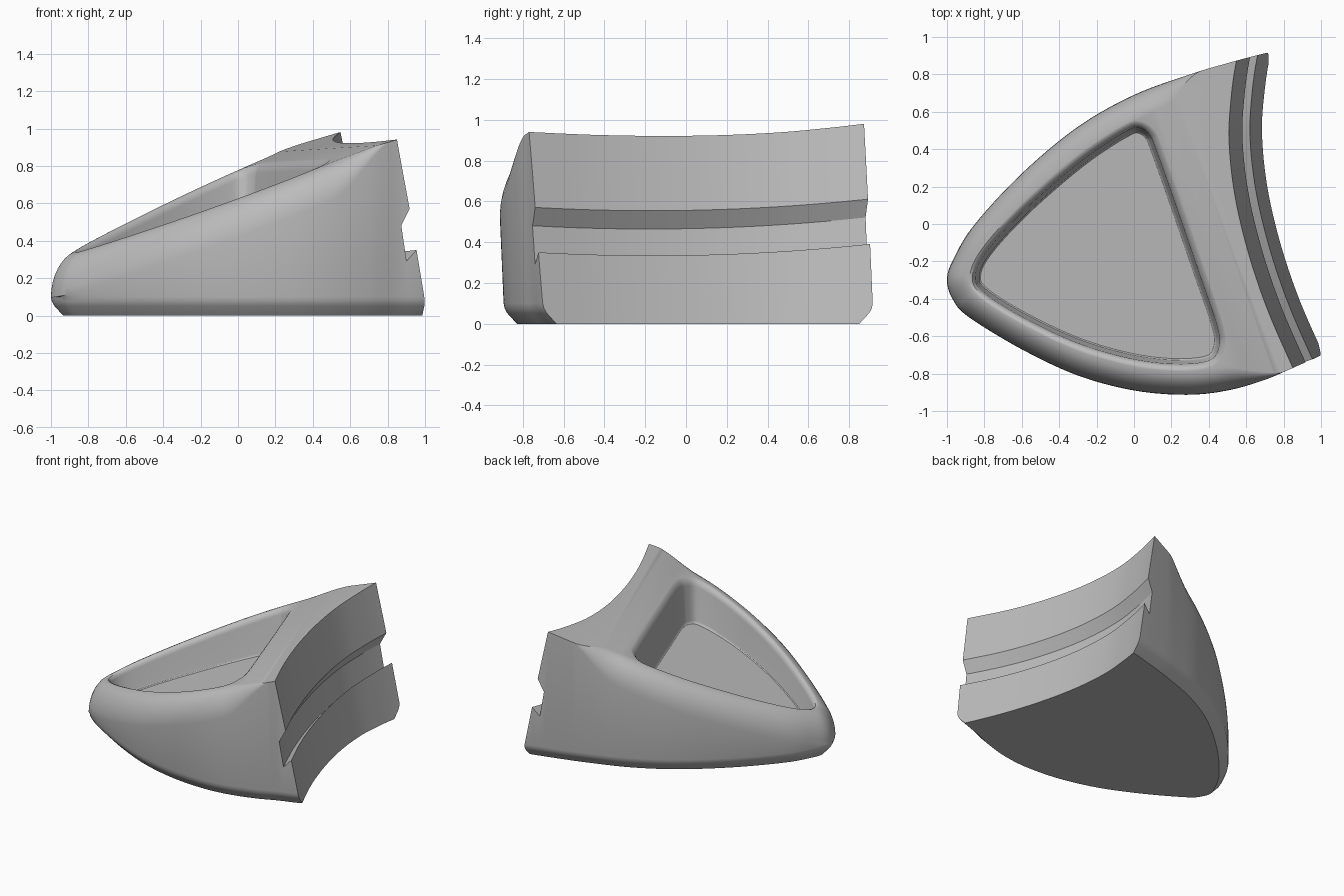
import bpy, bmesh, math
from mathutils import Vector

cube = bpy.data.objects.get("Cube")
if cube:
    bpy.data.objects.remove(cube, do_unlink=True)

grey = bpy.data.materials.new("plain grey")
grey.use_nodes = True
grey.diffuse_color = (0.5, 0.5, 0.5, 1)
grey.node_tree.nodes["Principled BSDF"].inputs["Base Color"].default_value = (0.5, 0.5, 0.5, 1)


def ramp(p):
    """Height of the sloping top plane."""
    return 0.713 + 0.388 * p.x + 0.115 * p.y


def floor(p):
    """Height of the pocket floor, a little flatter than the ramp."""
    return 0.42 + 0.28 * p.x + 0.08 * p.y


def plateau(p):
    """Height of the flatter plane along the back."""
    return 0.765 + 0.275 * p.x + 0.075 * p.y


def spline(points, closed=False, steps=8):
    """Smooth plan curve through the points."""
    pts = [Vector(p) for p in points]
    n = len(pts)
    pick = (lambda i: pts[i % n]) if closed else (lambda i: pts[max(0, min(n - 1, i))])
    out = []
    for i in range(n if closed else n - 1):
        a, b, c, d = (pick(i + k) for k in (-1, 0, 1, 2))
        for s in range(steps):
            t = s / steps
            out.append(0.5 * (2 * b + (c - a) * t + (2 * a - 5 * b + 4 * c - d) * t**2
                              + (3 * b - a - 3 * c + d) * t**3))
    if not closed:
        out.append(pts[-1])
    return out


def inward(pts, closed):
    """Inward normals of a clockwise plan curve."""
    n, out = len(pts), []
    for i in range(n):
        a = pts[i - 1] if closed or i else pts[0]
        b = pts[(i + 1) % n] if closed or i < n - 1 else pts[-1]
        t = (b - a).normalized()
        out.append(Vector((t.y, -t.x)))
    return out


def lifted(p, z):
    return Vector((p.x, p.y, z))


def loft(name, rings):
    """Skin closed rings and cap both ends."""
    bm = bmesh.new()
    vs = [[bm.verts.new(p) for p in ring] for ring in rings]
    n = len(vs[0])
    for lo, hi in zip(vs, vs[1:]):
        for i in range(n):
            j = (i + 1) % n
            bm.faces.new((lo[i], lo[j], hi[j], hi[i]))
    bm.faces.new(vs[0])
    bm.faces.new(vs[-1])
    bmesh.ops.recalc_face_normals(bm, faces=bm.faces)
    mesh = bpy.data.meshes.new(name)
    bm.to_mesh(mesh)
    bm.free()
    obj = bpy.data.objects.new(name, mesh)
    bpy.context.collection.objects.link(obj)
    mesh.materials.append(grey)
    return obj


# Wedge body: chamfered foot, upright wall, rounded shoulder fading to the back
side = spline([(1.12, -0.65), (0.99, -0.72), (0.85, -0.77), (0.7, -0.833), (0.5, -0.89),
               (0.28, -0.913), (0, -0.89), (-0.3, -0.81), (-0.6, -0.67), (-0.88, -0.50),
               (-0.965, -0.41), (-1, -0.3), (-0.96, -0.18), (-0.85, 0), (-0.6, 0.27),
               (-0.3, 0.52), (0, 0.69), (0.3, 0.8), (0.5, 0.86), (0.71, 0.915), (0.92, 0.96)])
norms = inward(side, False)


def fade(p):
    t = max(0, min(1, (0.65 - 0.25 * p.y - p.x) / 0.38))
    return t * t * (3 - 2 * t)


rings = []
for inset, z in ((0.065, 0), (0.018, 0.052), (0.005, 0.075), (0, 0.1)):
    rings.append([lifted(p + n * inset + Vector((0, 0.02 * max(0, -p.y))), z)
                  for p, n in zip(side, norms)])
for k in range(9):
    a = k / 8 * math.pi / 2
    ring = []
    for p, n in zip(side, norms):
        w = max(0.02, fade(p))
        q = p + n * 0.12 * w * (1 - math.cos(a))
        ring.append(lifted(q, ramp(q) - 0.19 * w * (1 - math.sin(a))))
    rings.append(ring)
body = loft("wedge_body", rings)

# Plateau cutter: trims the ramp to a flatter plane at the back
square = [Vector(p) for p in ((-0.9, -1.5), (1.5, -1.5), (1.5, 1.5), (-0.9, 1.5))]
trim = loft("plateau_cutter", [[lifted(p, plateau(p)) for p in square],
                               [lifted(p, 2) for p in square]])

# Pocket cutter: rounded triangle with a softened rim
rim = spline([(-0.87, -0.28), (-0.81, -0.14), (-0.6, 0.09), (-0.3, 0.35), (-0.06, 0.51),
              (0.03, 0.535), (0.1, 0.49), (0.14, 0.4), (0.25, 0.09), (0.36, -0.23),
              (0.465, -0.54), (0.475, -0.66), (0.42, -0.745), (0.25, -0.77), (0, -0.745),
              (-0.3, -0.66), (-0.6, -0.52), (-0.82, -0.38)], True)
rim_norms = inward(rim, True)
rings = []
for inset, height, lift in ((0.05, floor, 0), (0.043, floor, 0.006), (0.038, floor, 0.02),
                            (0.022, ramp, -0.045), (0.016, ramp, -0.025),
                            (0.006, ramp, -0.01), (-0.008, ramp, -0.001),
                            (-0.02, ramp, 0.001), (-0.025, ramp, 0.1)):
    ring = [p + n * inset for p, n in zip(rim, rim_norms)]
    rings.append([lifted(q, height(q) + lift) for q in ring])
pocket = loft("pocket_cutter", rings)

# Back cutter: leaning hollow face with a hooked groove, swept along an arc
arc = spline([(0.77, 1.15), (0.71, 0.91), (0.68, 0.7), (0.67, 0.48), (0.70, 0.2),
              (0.77, -0.1), (0.87, -0.4), (0.995, -0.69), (1.13, -0.98)])
profile = [(-0.6, -0.2), (-0.05, -0.2), (0.05, 0.35), (0.105, 0.29), (0.135, 0.48),
           (0.09, 0.57), (0.165, 0.95), (0.21, 1.2), (-0.6, 1.2)]
back = loft("back_cutter", [[Vector((p.x - d, p.y - 0.25 * d,
                                     z - 0.014 + 0.015 * p.y + 0.05 * p.y**2))
                             for d, z in profile] for p in arc])

# Cut the body, then smooth all but the sharp edges
bpy.context.view_layer.objects.active = body
for cutter in (trim, pocket, back):
    cutter.hide_render = True
    mod = body.modifiers.new(cutter.name, 'BOOLEAN')
    mod.operation, mod.solver, mod.object = 'DIFFERENCE', 'EXACT', cutter
    bpy.ops.object.modifier_apply(modifier=mod.name)
    bpy.data.objects.remove(cutter, do_unlink=True)
bpy.ops.object.select_all(action='DESELECT')
body.select_set(True)
bpy.ops.object.shade_smooth_by_angle(angle=math.radians(32))
